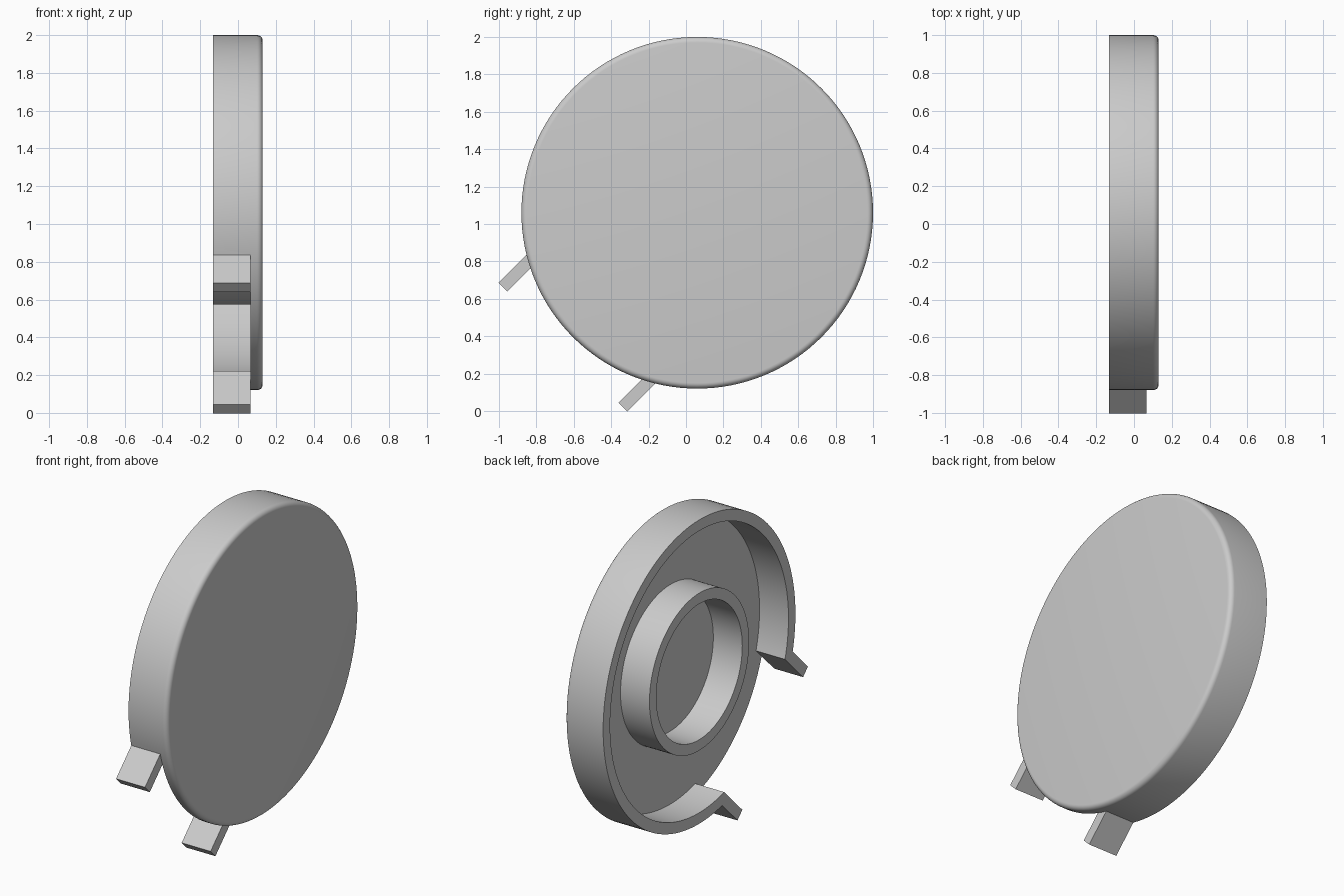
import bpy, bmesh, math
from mathutils import Matrix, Vector

cube = bpy.data.objects.get("Cube")
if cube:
    bpy.data.objects.remove(cube)

R, WALL = 0.94, 0.068            # outer radius, wall thickness
BACK, FLOOR, FACE = -0.133, 0.065, 0.131
HUB_OUT, HUB_IN = 0.487, 0.42
TAB_END, FILLET = 1.015, 0.03

# Local x points through the slot (down and forward at 45 degrees), local z is the cap axis
s = math.sqrt(0.5)
FRAME = Matrix.Translation((0, 0.06, 1.06)) @ Matrix(
    ((0, 0, 1), (-s, s, 0), (-s, -s, 0))).to_4x4()


def finish(bm, name):
    bmesh.ops.recalc_face_normals(bm, faces=bm.faces)
    mesh = bpy.data.meshes.new(name)
    bm.to_mesh(mesh)
    bm.free()
    obj = bpy.data.objects.new(name, mesh)
    obj.matrix_world = FRAME
    bpy.context.collection.objects.link(obj)
    return obj


def box(name, lo, hi):
    bm = bmesh.new()
    bmesh.ops.create_cube(bm, size=1)
    lo, hi = Vector(lo), Vector(hi)
    for v in bm.verts:
        v.co = (lo + hi) / 2 + v.co * (hi - lo)
    return finish(bm, name)


def lathe(name, profile, steps=128):
    bm = bmesh.new()
    verts = [bm.verts.new((r, 0, h)) for r, h in profile]
    edges = [bm.edges.new(pair) for pair in zip(verts, verts[1:])]
    bmesh.ops.spin(bm, geom=verts + edges, cent=(0, 0, 0), axis=(0, 0, 1),
                   angle=math.tau, steps=steps)
    bmesh.ops.remove_doubles(bm, verts=bm.verts, dist=1e-4)
    return finish(bm, name)


def combine(target, tool, operation):
    tool.hide_render = True
    mod = target.modifiers.new(tool.name, 'BOOLEAN')
    mod.operation, mod.solver, mod.object = operation, 'EXACT', tool
    bpy.context.view_layer.objects.active = target
    bpy.ops.object.modifier_apply(modifier=mod.name)
    bpy.data.objects.remove(tool)


# Round cap: rounded face, outer wall and inner hub ring in one profile
rounded = [(R - FILLET + FILLET * math.sin(t), FACE - FILLET + FILLET * math.cos(t))
           for t in (math.radians(a) for a in range(0, 91, 15))]
inner = R - WALL
cap = lathe("round_cap", [(0, FACE)] + rounded + [
    (R, BACK), (inner, BACK), (inner, FLOOR), (HUB_OUT, FLOOR),
    (HUB_OUT, BACK), (HUB_IN, BACK), (HUB_IN, FLOOR), (0, FLOOR)])

# Slot through the wall
combine(cap, box("slot_cutter", (0.6, -HUB_IN, BACK - 0.1), (1.2, HUB_IN, FLOOR)),
        'DIFFERENCE')

# Tabs on both sides of the slot
for side in (-1, 1):
    b0, b1 = sorted((side * HUB_IN, side * HUB_OUT))
    combine(cap, box("slot_tab", (0.78, b0, BACK), (TAB_END, b1, FLOOR)), 'UNION')

bpy.ops.object.select_all(action='DESELECT')
cap.select_set(True)
bpy.context.view_layer.objects.active = cap
bpy.ops.object.shade_smooth_by_angle(angle=math.radians(30))
